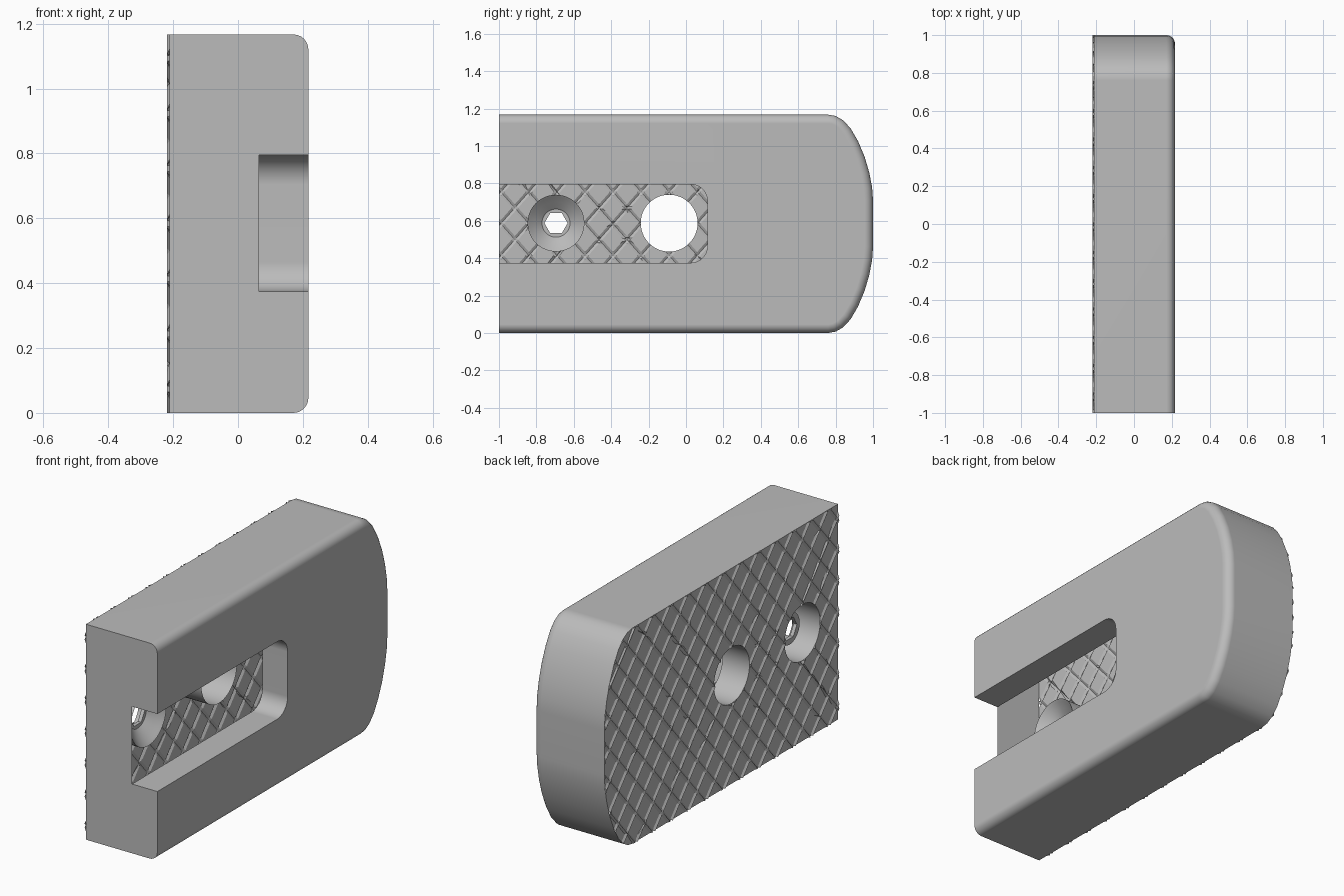
import bpy, bmesh
from math import sin, cos, pi, radians
from mathutils import Vector

cube = bpy.data.objects.get("Cube")
if cube:
    bpy.data.objects.remove(cube, do_unlink=True)

H = 1.167                      # height
X0, X1 = -0.211, 0.217         # knurled side, slotted side
FILLET = 0.046
SLOT_X, SLOT_Y, SLOT_Z0, SLOT_Z1 = 0.065, 0.115, 0.375, 0.795
HOLE_Z, HOLE_R, TUBE_X = 0.587, 0.152, -0.05
HOLES = {"open_hole": -0.09, "screw_hole": -0.695}
SEG = 48

grey = bpy.data.materials.new("plain grey")
grey.use_nodes = True
grey.diffuse_color = (0.5, 0.5, 0.5, 1)
grey.node_tree.nodes["Principled BSDF"].inputs["Base Color"].default_value = (0.5, 0.5, 0.5, 1)


def finish(name, bm, smooth=True):
    mesh = bpy.data.meshes.new(name)
    bm.to_mesh(mesh)
    bm.free()
    obj = bpy.data.objects.new(name, mesh)
    bpy.context.collection.objects.link(obj)
    mesh.materials.append(grey)
    if smooth:
        bpy.ops.object.select_all(action='DESELECT')
        obj.select_set(True)
        bpy.context.view_layer.objects.active = obj
        bpy.ops.object.shade_smooth_by_angle(angle=radians(32))
    return obj


def strip(bm, a, b, closed=False):
    n = len(a)
    for i in range(n if closed else n - 1):
        j = (i + 1) % n
        bm.faces.new((a[i], a[j], b[j], b[i]))


# Side outline in (y, z): straight long edges and a blunt rounded end
half = [(-1, 0), (0.76, 0), (0.80, 0.007), (0.84, 0.03), (0.88, 0.073), (0.92, 0.142),
        (0.955, 0.225), (0.98, 0.31), (0.995, 0.39), (1, 0.46)]
outline = [Vector(p) for p in half] + [Vector((y, H - z)) for y, z in reversed(half)]


def inset(d):
    pts = []
    for i, p in enumerate(outline):
        t = outline[min(i + 1, len(outline) - 1)] - outline[max(i - 1, 0)]
        if i < 2 or i > len(outline) - 3:
            t = Vector((1 if i < 2 else -1, 0))
        pts.append(p + Vector((-t.y, t.x)).normalized() * d)
    return pts


# Body shell: swept outline, filleted on the slotted side
bm = bmesh.new()
sections = [(X0, 0)] + [(X1 - FILLET * (1 - sin(a)), FILLET * (1 - cos(a)))
                        for a in (k * pi / 12 for k in range(7))]
rings = [[bm.verts.new((x, p.x, p.y)) for p in inset(d)] for x, d in sections]
for a, b in zip(rings, rings[1:]):
    strip(bm, a, b)

# Slot with a rounded blind end, open to the front
R = 0.09
path = [(-1, SLOT_Z0)]
path += [(SLOT_Y - R + R * sin(a), SLOT_Z0 + R - R * cos(a)) for a in (k * pi / 16 for k in range(9))]
path += [(y, SLOT_Z0 + SLOT_Z1 - z) for y, z in reversed(path)]
lip = [bm.verts.new((X1, y, z)) for y, z in path]
base = [bm.verts.new((SLOT_X, y, z)) for y, z in path]
strip(bm, base, lip)
bm.faces.new(rings[-1] + lip[::-1])
bm.faces.new([r[0] for r in rings] + [lip[0], base[0], base[-1], lip[-1]]
             + [r[-1] for r in reversed(rings)])
bmesh.ops.recalc_face_normals(bm, faces=bm.faces)
body = finish("body_shell", bm)
mod = body.modifiers.new("even_shading", 'WEIGHTED_NORMAL')
mod.keep_sharp = True

# Knurled sheet: flat face with two holes, scored along crossing diagonals
bm = bmesh.new()
loops = [[(p.x, p.y) for p in outline]]
for hy in HOLES.values():
    loops.append([(hy + HOLE_R * cos(2 * pi * k / SEG), HOLE_Z + HOLE_R * sin(2 * pi * k / SEG))
                  for k in range(SEG)])
for loop in loops:
    vs = [bm.verts.new((X0, y, z)) for y, z in loop]
    for i, v in enumerate(vs):
        bm.edges.new((v, vs[(i + 1) % len(vs)]))
bmesh.ops.triangle_fill(bm, edges=bm.edges[:], use_beauty=True, normal=(-1, 0, 0))

PITCH_Y, PITCH_Z, RIDGE, RISE = 0.15, 0.17, 0.013, 0.008
START = Vector((X0, -0.99, H / 2))
families = [Vector((0, 1 / PITCH_Y, s / PITCH_Z)) for s in (1, -1)]
for n in families:
    unit, step = n.normalized(), 1 / n.length
    for k in range(-5, 19):
        for off in (-RIDGE, 0, RIDGE):
            bmesh.ops.bisect_plane(bm, geom=bm.verts[:] + bm.edges[:] + bm.faces[:], dist=1e-5,
                                   plane_co=START + unit * (k * step + off), plane_no=unit)
# Raise every vertex that lies on a ridge line
for v in bm.verts:
    for n in families:
        t = n.dot(v.co - START)
        if abs(t - round(t)) < 0.002:
            v.co.x = X0 - RISE
            break
finish("knurled_sheet", bm, smooth=False)


# Round parts along x; a section is (x, radius, is_hexagonal)
def lathe(name, cy, sections):
    bm = bmesh.new()
    rings = []
    for x, r, hexagon in sections:
        ring = []
        for k in range(SEG):
            a = 2 * pi * k / SEG
            q = r * cos(pi / 6) / cos(a % (pi / 3) - pi / 6) if hexagon else r
            ring.append(bm.verts.new((x, cy + q * cos(a), HOLE_Z + q * sin(a))))
        rings.append(ring)
    for a, b in zip(rings, rings[1:]):
        strip(bm, a, b, closed=True)
    return finish(name, bm)


# Hole walls
for name, cy in HOLES.items():
    lathe(name + "_wall", cy, [(X0, HOLE_R, False), (TUBE_X, HOLE_R, False)])

# Countersunk seat with a hexagonal socket
lathe("screw_seat", HOLES["screw_hole"], [
    (TUBE_X, HOLE_R, False), (-0.06, 0.14, False), (-0.085, 0.115, False),
    (-0.11, 0.08, False), (-0.115, 0.075, False), (-0.115, 0.062, True),
    (-0.135, 0.062, True), (-0.135, 0.085, False), (-0.11, 0.085, False)])
